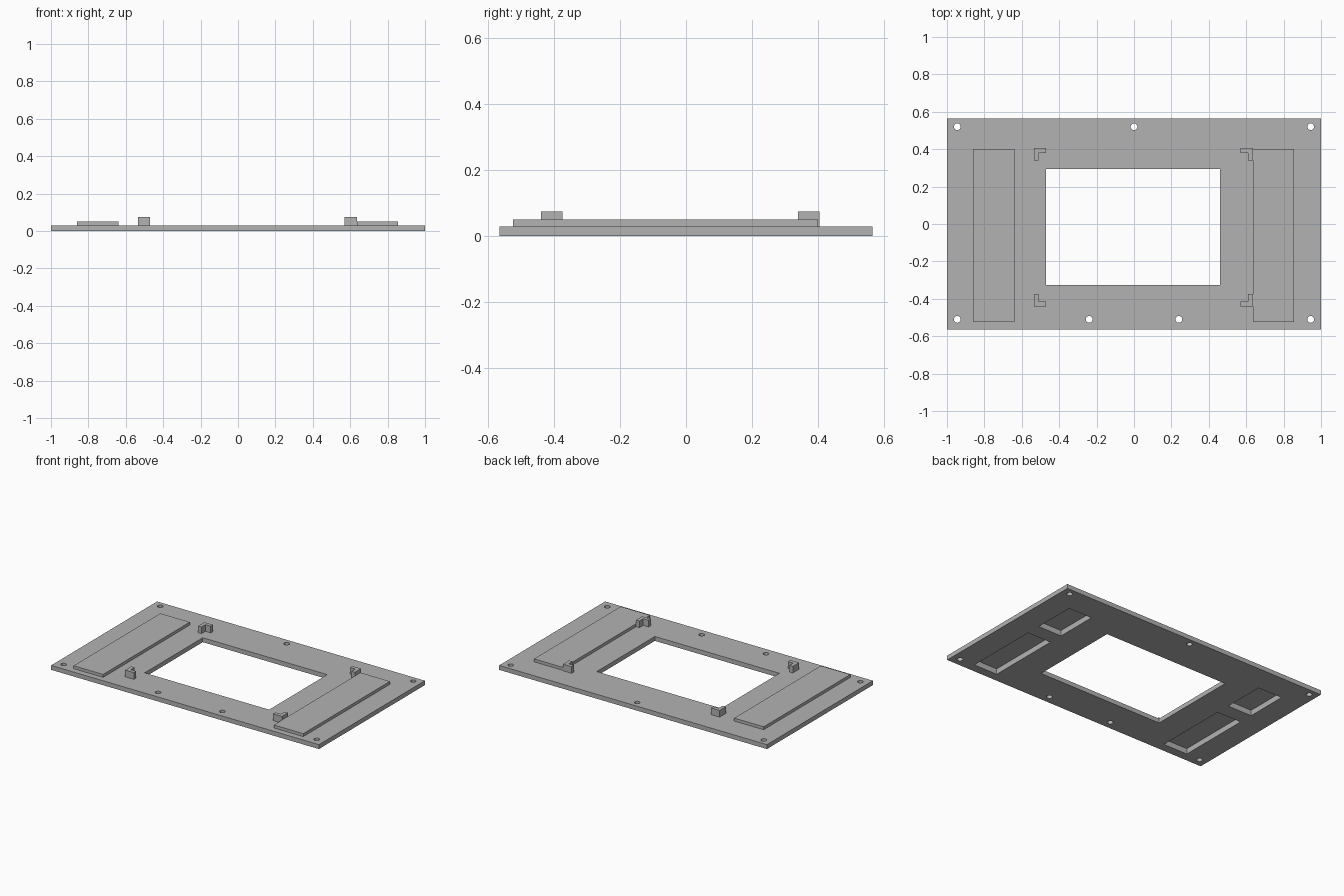
import bpy
import bmesh
from mathutils import Matrix

old = bpy.data.objects.get("Cube")
if old:
    bpy.data.objects.remove(old, do_unlink=True)

GREY = (0.45, 0.45, 0.45, 1)
mat = bpy.data.materials.new("plain grey")
mat.use_nodes = True
mat.diffuse_color = GREY
mat.node_tree.nodes["Principled BSDF"].inputs["Base Color"].default_value = GREY

PLATE_TOP, PAD_TOP, BRACKET_TOP, POCKET_TOP = 0.03, 0.05, 0.075, 0.037


def add_box(bm, x0, x1, y0, y1, z0, z1):
    centre = Matrix.Translation(((x0 + x1) / 2, (y0 + y1) / 2, (z0 + z1) / 2))
    size = Matrix.Diagonal((x1 - x0, y1 - y0, z1 - z0, 1))
    bmesh.ops.create_cube(bm, size=1, matrix=centre @ size)


def finish(bm, name):
    mesh = bpy.data.meshes.new(name)
    bm.to_mesh(mesh)
    bm.free()
    mesh.materials.append(mat)
    obj = bpy.data.objects.new(name, mesh)
    bpy.context.collection.objects.link(obj)
    return obj


def box(name, *bounds):
    bm = bmesh.new()
    add_box(bm, *bounds)
    return finish(bm, name)


def cut(obj, cutter):
    mod = obj.modifiers.new("cut", "BOOLEAN")
    mod.operation = "DIFFERENCE"
    mod.solver = "EXACT"
    mod.object = cutter


# Central window and screw holes
bm = bmesh.new()
add_box(bm, -0.47, 0.46, -0.325, 0.295, -0.1, 0.1)
for x, y in [(-0.945, 0.52), (0, 0.52), (0.945, 0.52),
             (-0.945, -0.51), (-0.24, -0.51), (0.24, -0.51), (0.945, -0.51)]:
    bmesh.ops.create_cone(bm, cap_ends=True, segments=24, radius1=0.018,
                          radius2=0.018, depth=0.2,
                          matrix=Matrix.Translation((x, y, 0)))

# Two pockets under each raised pad
for x0, x1 in [(-0.84, -0.66), (0.66, 0.835)]:
    for y0, y1 in [(-0.505, 0), (0.1, 0.385)]:
        add_box(bm, x0, x1, y0, y1, -0.1, POCKET_TOP)
cutter = finish(bm, "opening_cutter")
cutter.hide_render = True
cutter.hide_viewport = True
cutter.display_type = "WIRE"

# Base plate and raised pads
plate = box("base_plate", -1, 1, -0.565, 0.565, 0, PLATE_TOP)
cut(plate, cutter)
for side, x0, x1 in [("right", -0.86, -0.64), ("left", 0.635, 0.855)]:
    pad = box(side + "_raised_pad", x0, x1, -0.525, 0.4, PLATE_TOP, PAD_TOP)
    cut(pad, cutter)

# L-shaped corner brackets, with the bend on the outer corner
ARM, THICK = 0.065, 0.025
for side, x, sx in [("right", -0.535, 1), ("left", 0.635, -1)]:
    for end, y, sy in [("front", -0.44, 1), ("back", 0.405, -1)]:
        outline = [(0, 0), (ARM, 0), (ARM, THICK), (THICK, THICK),
                   (THICK, ARM), (0, ARM)]
        bm = bmesh.new()
        face = bm.faces.new([bm.verts.new((x + sx * u, y + sy * v, PLATE_TOP))
                             for u, v in outline])
        up = bmesh.ops.extrude_face_region(bm, geom=[face])["geom"]
        bmesh.ops.translate(bm, vec=(0, 0, BRACKET_TOP - PLATE_TOP),
                            verts=[g for g in up if isinstance(g, bmesh.types.BMVert)])
        bmesh.ops.recalc_face_normals(bm, faces=bm.faces)
        finish(bm, f"{end}_{side}_bracket")
